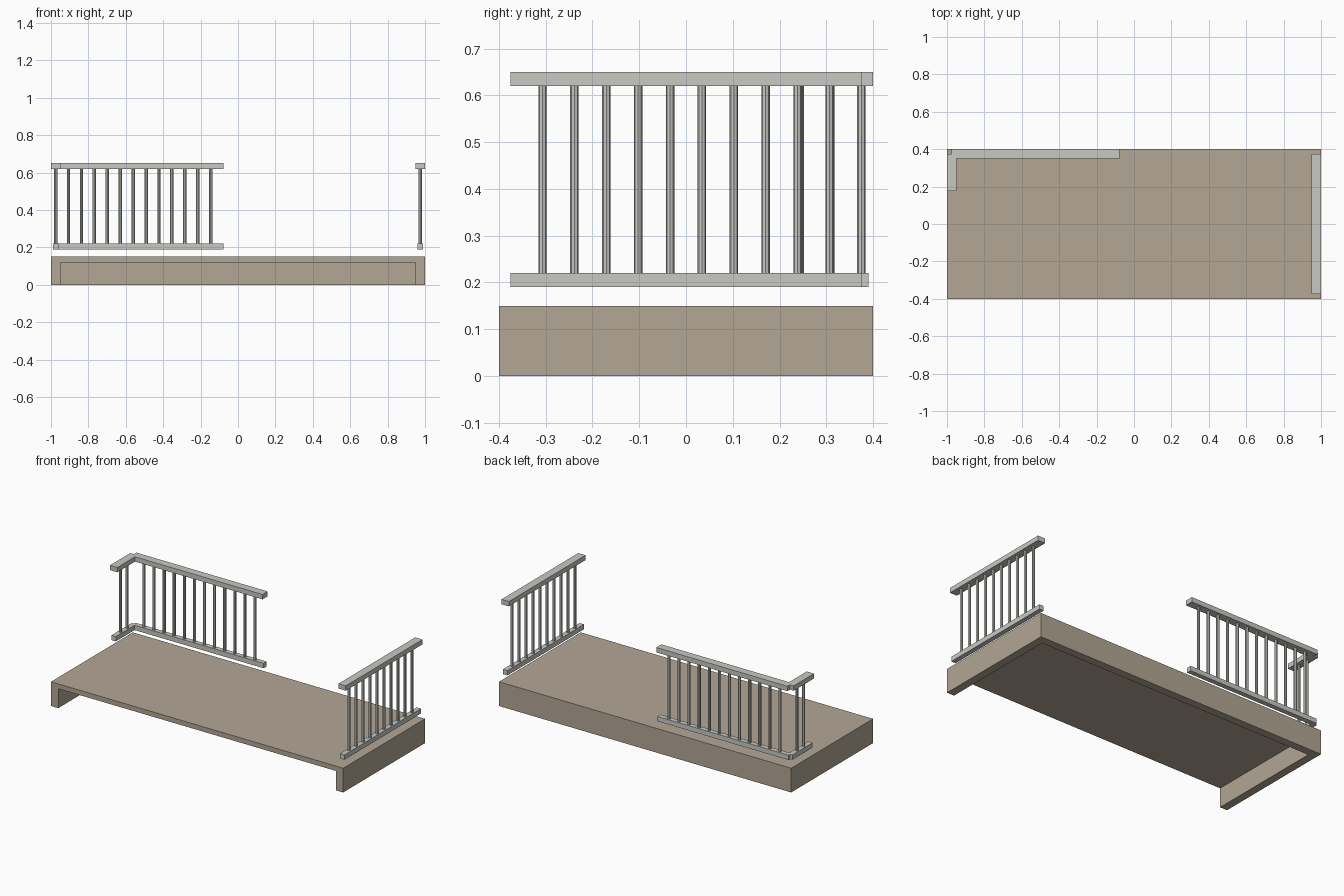
import bpy, bmesh
from mathutils import Matrix, Vector

if "Cube" in bpy.data.objects:
    bpy.data.objects.remove(bpy.data.objects["Cube"])


def material(name, rgb):
    m = bpy.data.materials.new(name)
    m.diffuse_color = (*rgb, 1)
    m.use_nodes = True
    m.node_tree.nodes["Principled BSDF"].inputs["Base Color"].default_value = m.diffuse_color
    return m


TAN = material("tan_stone", (0.45, 0.385, 0.30))
GREY = material("light_grey_paint", (0.58, 0.58, 0.55))


def finish(name, bm, mat):
    bmesh.ops.recalc_face_normals(bm, faces=bm.faces)
    me = bpy.data.meshes.new(name)
    bm.to_mesh(me)
    bm.free()
    me.materials.append(mat)
    ob = bpy.data.objects.new(name, me)
    bpy.context.collection.objects.link(ob)
    return ob


def add_box(bm, lo, hi):
    lo, hi = Vector(lo), Vector(hi)
    mat = Matrix.Translation((lo + hi) / 2) @ Matrix.Diagonal((*(hi - lo), 1))
    bmesh.ops.create_cube(bm, size=1, matrix=mat)


# Platform: U-shaped skirt (open at the front) under a thin deck
bm = bmesh.new()
outline = [(-1, -.4), (-.95, -.4), (-.95, .35), (.95, .35),
           (.95, -.4), (1, -.4), (1, .4), (-1, .4)]
skirt = bm.faces.new([bm.verts.new((x, y, 0)) for x, y in outline])
up = bmesh.ops.extrude_face_region(bm, geom=[skirt])
bmesh.ops.translate(bm, vec=(0, 0, .12),
                    verts=[v for v in up["geom"] if isinstance(v, bmesh.types.BMVert)])
finish("platform_skirt", bm, TAN)
bm = bmesh.new()
add_box(bm, (-1, -.4, .12), (1, .4, .15))
finish("platform_deck", bm, TAN)


# Railing run between two points: wide handrail, narrow foot rail, even balusters
def railing(name, a, b, bays):
    a, b = Vector(a), Vector(b)
    d = (b - a).normalized()
    side = Vector((abs(d.y), abs(d.x)))
    lo = Vector((min(a.x, b.x), min(a.y, b.y)))
    hi = Vector((max(a.x, b.x), max(a.y, b.y)))
    for part, half, z0, z1 in (("handrail", .025, .62, .65), ("foot_rail", .015, .19, .22)):
        bm = bmesh.new()
        add_box(bm, (*(lo - side * half), z0), (*(hi + side * half), z1))
        finish(f"{name}_{part}", bm, GREY)
    bm = bmesh.new()
    for i in range(1, bays):
        p = a.lerp(b, i / bays)
        bmesh.ops.create_cone(bm, cap_ends=True, segments=8, radius1=.009, radius2=.009,
                              depth=.4, matrix=Matrix.Translation((p.x, p.y, .42)))
    finish(f"{name}_balusters", bm, GREY)


railing("back", (-.975, .375), (-.077, .375), 13)
railing("left", (-.975, .375), (-.975, .177), 3)
railing("right", (.975, -.375), (.975, .375), 11)
